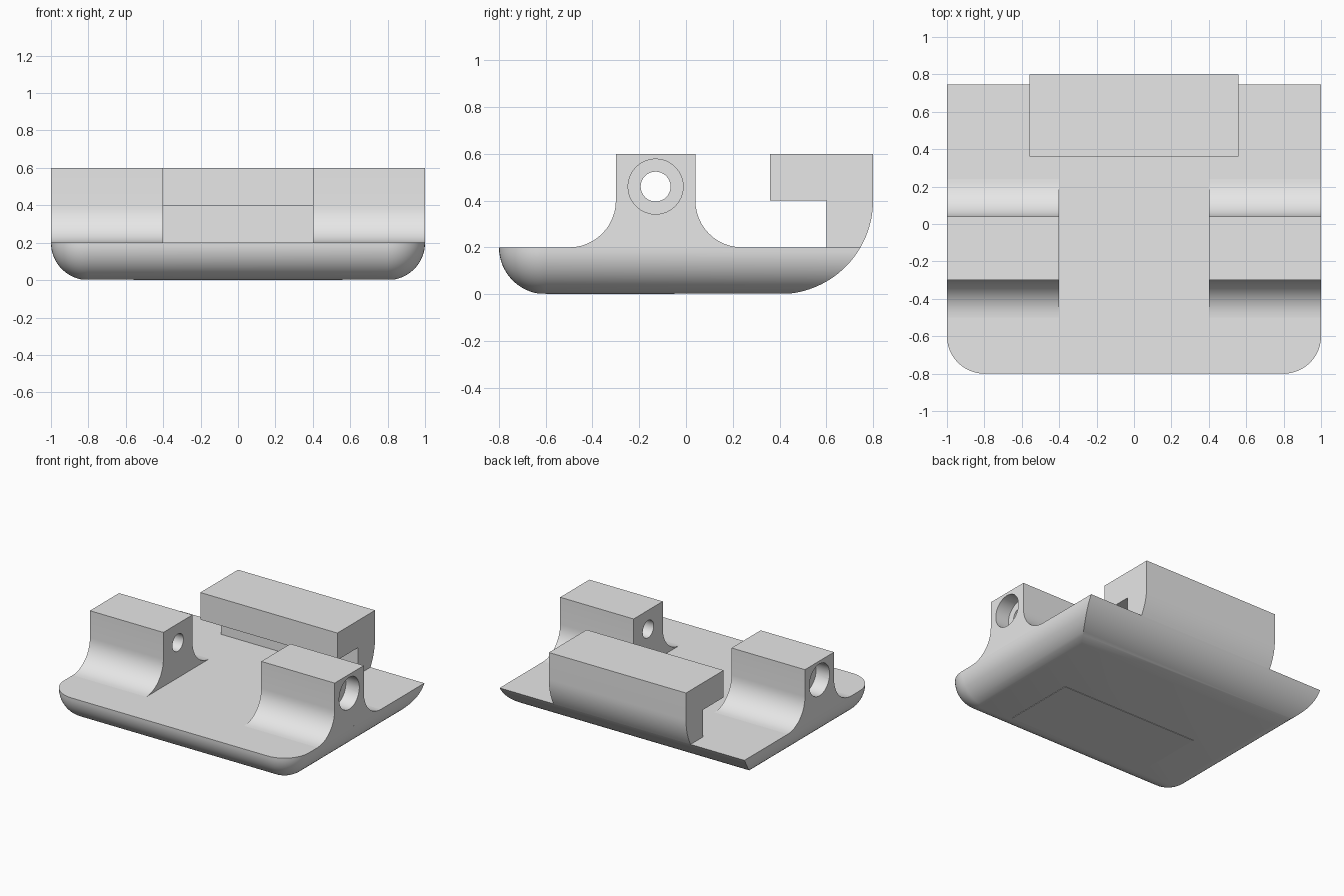
import bpy, bmesh
from math import sin, cos, pi, sqrt, asin

cube = bpy.data.objects.get("Cube")
if cube:
    bpy.data.objects.remove(cube, do_unlink=True)

grey = bpy.data.materials.new("plain_grey")
grey.use_nodes = True
colour = (0.8, 0.8, 0.8, 1)
grey.diffuse_color = colour
grey.node_tree.nodes["Principled BSDF"].inputs["Base Color"].default_value = colour


def arc(cy, cz, r, start, end, n=12):
    """Points on an arc, angles in radians."""
    return [(cy + r * cos(start + (end - start) * i / n),
             cz + r * sin(start + (end - start) * i / n)) for i in range(n + 1)]


def finish(name, bm):
    bmesh.ops.remove_doubles(bm, verts=bm.verts, dist=1e-5)
    bmesh.ops.recalc_face_normals(bm, faces=bm.faces)
    mesh = bpy.data.meshes.new(name)
    bm.to_mesh(mesh)
    bm.free()
    mesh.materials.append(grey)
    obj = bpy.data.objects.new(name, mesh)
    bpy.context.collection.objects.link(obj)
    return obj


def smooth(obj):
    bpy.ops.object.select_all(action="DESELECT")
    obj.select_set(True)
    bpy.context.view_layer.objects.active = obj
    bpy.ops.object.shade_smooth_by_angle(angle=pi / 6)


def loft(name, rings):
    """Skin a stack of matching closed rings and cap both ends."""
    bm = bmesh.new()
    loops = [[bm.verts.new(p) for p in ring] for ring in rings]
    n = len(loops[0])
    for low, high in zip(loops, loops[1:]):
        for i in range(n):
            j = (i + 1) % n
            bm.faces.new((low[i], low[j], high[j], high[i]))
    bm.faces.new(loops[0][::-1])
    bm.faces.new(loops[-1])
    return finish(name, bm)


def prism(name, profile, x0, x1):
    return loft(name, [[(x, y, z) for y, z in profile] for x in (x0, x1)])


# Base tray: rounded front and sides, broad curve up the back
TOP, RADIUS, BACK_R, FLOOR = 0.2, 0.2, 0.4, 0.003


def base_ring(z):
    r = sqrt(max(0, RADIUS ** 2 - (TOP - z) ** 2))
    back = 0.4 + sqrt(max(0, BACK_R ** 2 - (BACK_R - z) ** 2))
    ring = [(0.8 + r, back), (-0.8 - r, back)]
    ring += arc(-0.8, -0.6, r, pi, 1.5 * pi)
    ring += arc(0.8, -0.6, r, 1.5 * pi, 2 * pi)
    return [(x, y, z) for x, y in ring]


lowest = asin((TOP - FLOOR) / RADIUS)
levels = [TOP - RADIUS * sin(lowest * (1 - i / 14)) for i in range(15)]
smooth(loft("base_tray", [base_ring(z) for z in levels]))

# Thin panel under the base
prism("bottom_panel", [(-0.6, 0), (-0.05, 0), (-0.05, 0.004), (-0.6, 0.004)], -0.56, 0.56)

# Two pivot lugs with flared feet
lug_profile = [(-0.3, 0.6)] + arc(-0.5, 0.4, 0.2, 0, -pi / 2)
lug_profile += arc(0.24, 0.4, 0.2, 1.5 * pi, pi) + [(0.04, 0.6)]


def drill(obj, radius, x0, x1):
    cutter = prism("hole_cutter", arc(-0.13, 0.46, radius, 0, 2 * pi, 32)[:-1], x0, x1)
    mod = obj.modifiers.new("hole", "BOOLEAN")
    mod.operation = "DIFFERENCE"
    mod.solver = "EXACT"
    mod.object = cutter
    bpy.context.view_layer.objects.active = obj
    bpy.ops.object.modifier_apply(modifier=mod.name)
    bpy.data.objects.remove(cutter, do_unlink=True)


for side, s in (("left", 1), ("right", -1)):
    lug = prism(side + "_pivot_lug", lug_profile, s * 0.4, s * 1.0)
    drill(lug, 0.064, s * 0.3, s * 1.1)
    drill(lug, 0.118, s * 0.89, s * 1.1)  # outer counterbore
    smooth(lug)

# Rear hook, its back continuing the curve of the base
hook_profile = [(0.36, 0.6), (0.36, 0.4), (0.6, 0.4), (0.6, 0.2)]
hook_profile += arc(0.4, 0.4, BACK_R, -pi / 6, 0, 8) + [(0.8, 0.6)]
smooth(prism("rear_hook", hook_profile, -0.56, 0.56))
